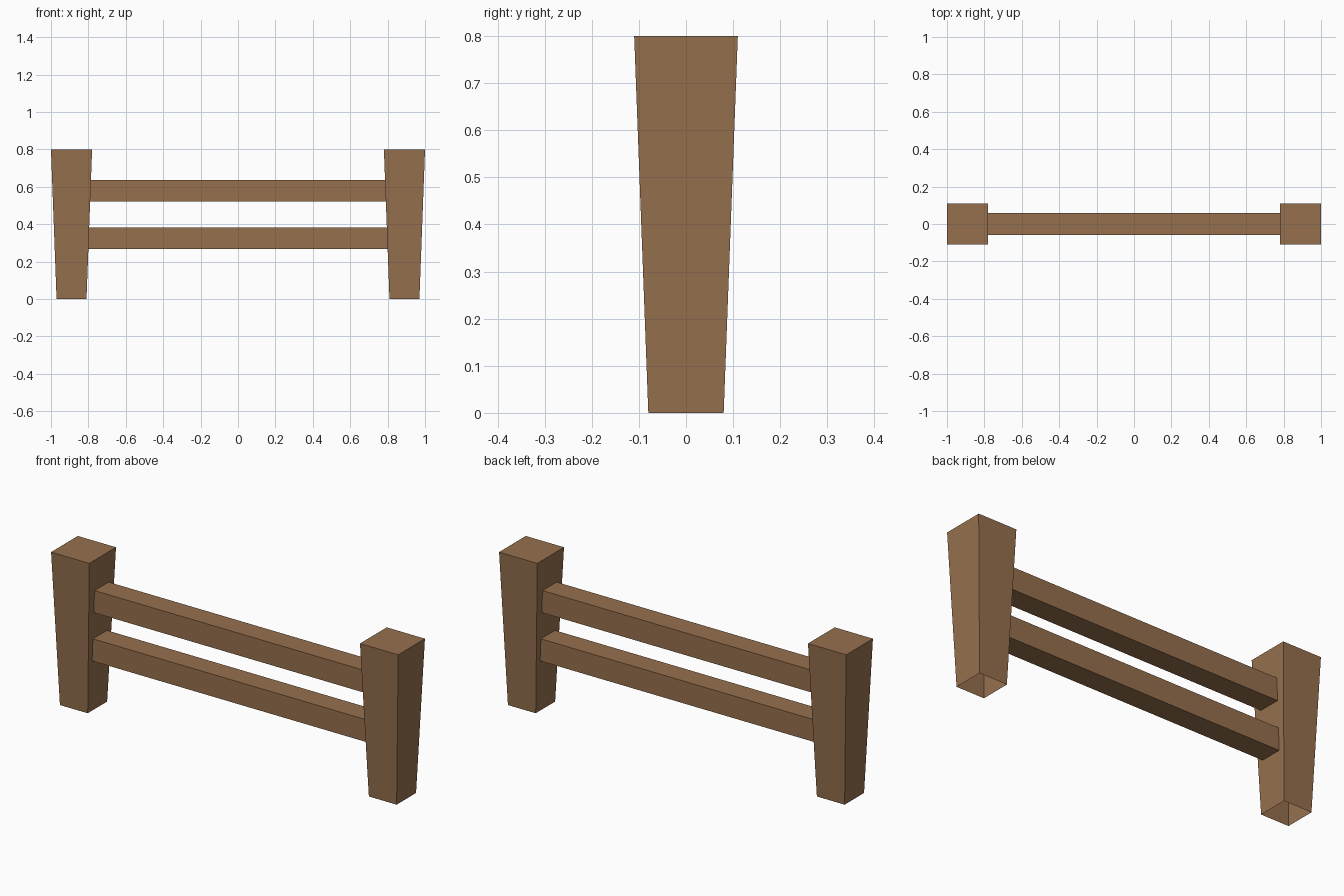
import bpy, bmesh

if "Cube" in bpy.data.objects:
    bpy.data.objects.remove(bpy.data.objects["Cube"])

wood = bpy.data.materials.new("brown wood")
wood.diffuse_color = (0.305, 0.162, 0.076, 1)
wood.use_nodes = True
wood.node_tree.nodes["Principled BSDF"].inputs["Base Color"].default_value = wood.diffuse_color

HEIGHT, POST_X = 0.80, 0.89
FOOT, HEAD = 0.08, 0.11      # half widths of a post at bottom and top


def half_width(z):
    return FOOT + (HEAD - FOOT) * z / HEIGHT


def make_box(name, place, open_sides):
    """Unit cube whose corners are moved by place(); open_sides(normal) faces are removed."""
    bm = bmesh.new()
    bmesh.ops.create_cube(bm, size=2)
    bm.normal_update()
    bmesh.ops.delete(bm, geom=[f for f in bm.faces if open_sides(f.normal)],
                     context='FACES_ONLY')
    for v in bm.verts:
        v.co = place(*v.co)
    mesh = bpy.data.meshes.new(name)
    bm.to_mesh(mesh)
    bm.free()
    mesh.materials.append(wood)
    obj = bpy.data.objects.new(name, mesh)
    bpy.context.collection.objects.link(obj)


# Posts: widen toward the top, open underneath
for name, side in (("left_post", -1), ("right_post", 1)):
    def post(x, y, z, side=side):
        h = HEIGHT * (z + 1) / 2
        w = half_width(h)
        return side * POST_X + x * w, y * w, h
    make_box(name, post, lambda n: n.z < -0.5)

# Rails: open ends follow the slant of the posts
for name, mid in (("lower_rail", 0.325), ("upper_rail", 0.579)):
    def rail(x, y, z, mid=mid):
        h = mid + z * 0.058
        return x * (POST_X - half_width(h)), y * 0.058, h
    make_box(name, rail, lambda n: abs(n.x) > 0.5)
